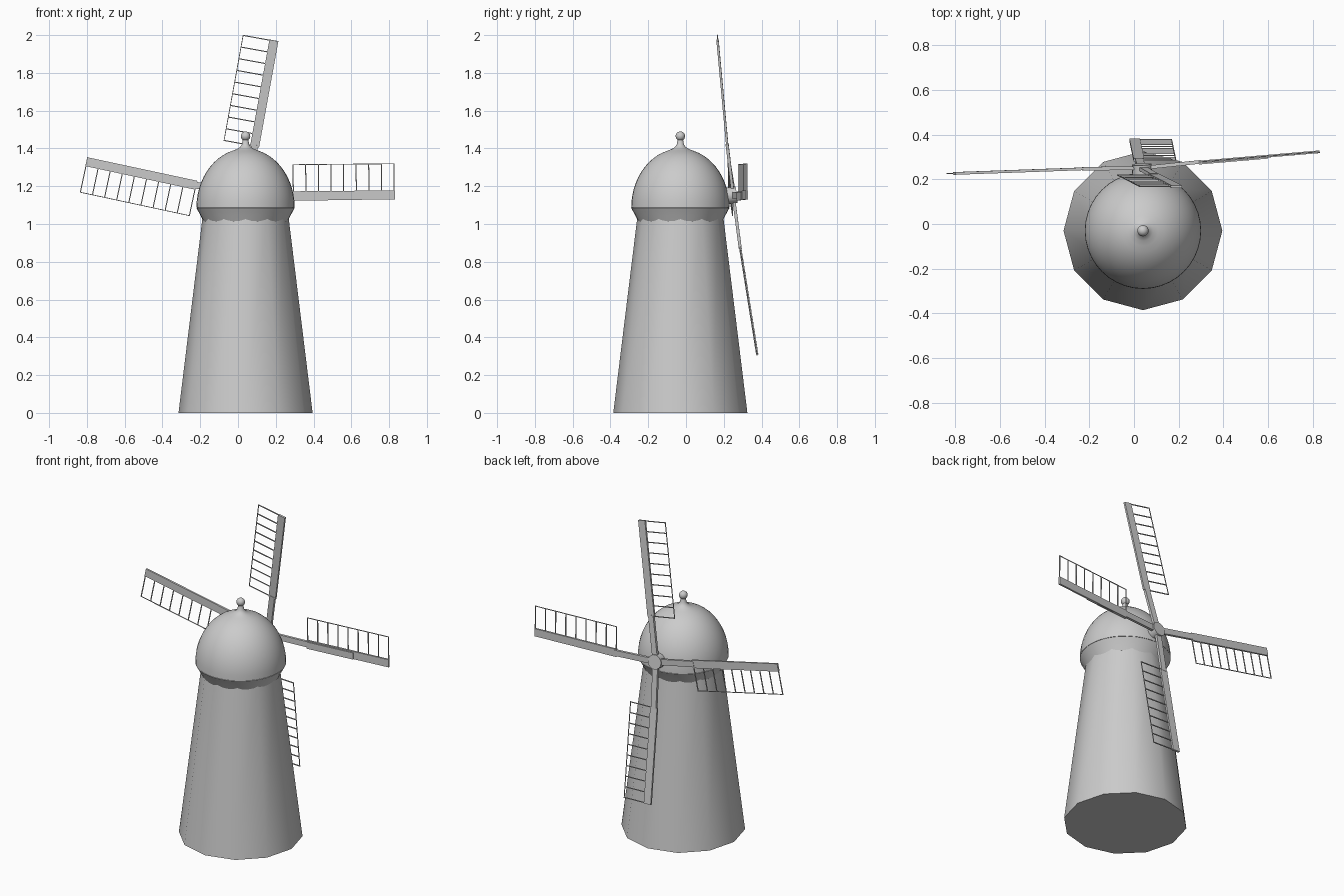
import bpy, bmesh, math
from mathutils import Vector, Matrix

if "Cube" in bpy.data.objects:
    bpy.data.objects.remove(bpy.data.objects["Cube"])

CX, CY = 0.04, -0.03            # tower axis
HUB = Vector((0.035, 0.25, 1.153))


def finish(name, bm, angle=None):
    bmesh.ops.recalc_face_normals(bm, faces=bm.faces[:])
    me = bpy.data.meshes.new(name)
    bm.to_mesh(me)
    bm.free()
    ob = bpy.data.objects.new(name, me)
    bpy.context.collection.objects.link(ob)
    if angle:
        bpy.ops.object.select_all(action='DESELECT')
        bpy.context.view_layer.objects.active = ob
        ob.select_set(True)
        bpy.ops.object.shade_smooth_by_angle(angle=math.radians(angle))
    return ob


def lathe(name, profile, sides, angle):
    """Revolve (radius, z) points around the tower axis, capping open ends."""
    bm = bmesh.new()
    rings = []
    for r, z in profile:
        rings.append([bm.verts.new((CX + r * math.cos(2 * math.pi * i / sides),
                                    CY + r * math.sin(2 * math.pi * i / sides), z))
                      for i in range(sides)])
    for a, b in zip(rings, rings[1:]):
        for i in range(sides):
            j = (i + 1) % sides
            bm.faces.new((a[i], a[j], b[j], b[i]))
    bm.faces.new(rings[0])
    bm.faces.new(rings[-1])
    return finish(name, bm, angle)


def box(bm, center, axes, size):
    u, n, v = axes
    rot = Matrix((u, n, v)).transposed().to_4x4()
    scale = Matrix.Diagonal((*size, 1))
    bmesh.ops.create_cube(bm, size=1, matrix=Matrix.Translation(center) @ rot @ scale)


def frame(a, b):
    """Axes along a->b, through the sail, and across the sail."""
    u = (b - a).normalized()
    v = u.cross(Vector((0, 1, 0))).normalized()
    return u, v.cross(u), v


def sail(name, knee, tip, slats, overlap):
    knee, tip = Vector(knee), Vector(tip)
    # inner stock, then the wider outer board
    bm = bmesh.new()
    ax = frame(HUB, knee)
    box(bm, (HUB + knee) / 2, ax, ((knee - HUB).length + 0.02, 0.016, 0.036))
    ax = frame(knee, tip)
    u, n, v = ax
    length = (tip - knee).length
    box(bm, (knee + tip) / 2, ax, (length, 0.012, 0.048))
    if overlap:
        box(bm, knee + u * overlap / 2 - n * 0.007 - v * 0.004, ax, (overlap, 0.008, 0.042))
    finish(name + "_spar", bm)
    # lattice of thin slats and an outer rail
    bm = bmesh.new()
    for i in range(slats):
        p = knee + u * (0.003 + (length - 0.006) * i / (slats - 1))
        box(bm, p + v * 0.083, ax, (0.005, 0.005, 0.166))
    box(bm, (knee + tip) / 2 + v * 0.165, ax, (length, 0.004, 0.004))
    finish(name + "_lattice", bm)


# Twelve-sided tapering tower
lathe("tower", [(0.355, 0), (0.226, 1.05)], 12, 40)

# Rounded collar under the cap
lathe("collar", [(0.215, 1.0), (0.226, 1.02), (0.238, 1.045), (0.252, 1.07),
                 (0.26, 1.085), (0.25, 1.09)], 40, 40)

# Domed cap flowing into a neck
dome = [(0.26 * math.cos(t), 1.087 + 0.312 * math.sin(t))
        for t in [math.radians(75) * i / 12 for i in range(13)]]
lathe("dome_cap", dome + [(0.045, 1.397), (0.028, 1.408), (0.019, 1.422), (0.015, 1.445)], 40, 50)

# Finial ball
bm = bmesh.new()
bmesh.ops.create_uvsphere(bm, u_segments=20, v_segments=12, radius=0.025,
                          matrix=Matrix.Translation((CX, CY, 1.465)))
finish("finial_ball", bm, 60)

# Hub disc tilted with the sails
bm = bmesh.new()
axis = Vector((-0.06, 1, 0.13)).normalized()
rot = axis.to_track_quat('Z', 'Y').to_matrix().to_4x4()
bmesh.ops.create_cone(bm, cap_ends=True, segments=20, radius1=0.044, radius2=0.044, depth=0.05,
                      matrix=Matrix.Translation(HUB - axis * 0.008) @ rot)
finish("hub", bm, 40)

# Four sails: knee point, tip point, slat count, stock overlap
sail("upper_sail", (0.088, 0.219, 1.41), (0.19, 0.167, 1.972), 10, 0)
sail("left_sail", (-0.22, 0.247, 1.205), (-0.803, 0.226, 1.33), 10, 0)
sail("right_sail", (0.29, 0.277, 1.149), (0.83, 0.323, 1.154), 9, 0.31)
sail("lower_sail", (0.022, 0.286, 0.88), (0.003, 0.377, 0.31), 10, 0)
